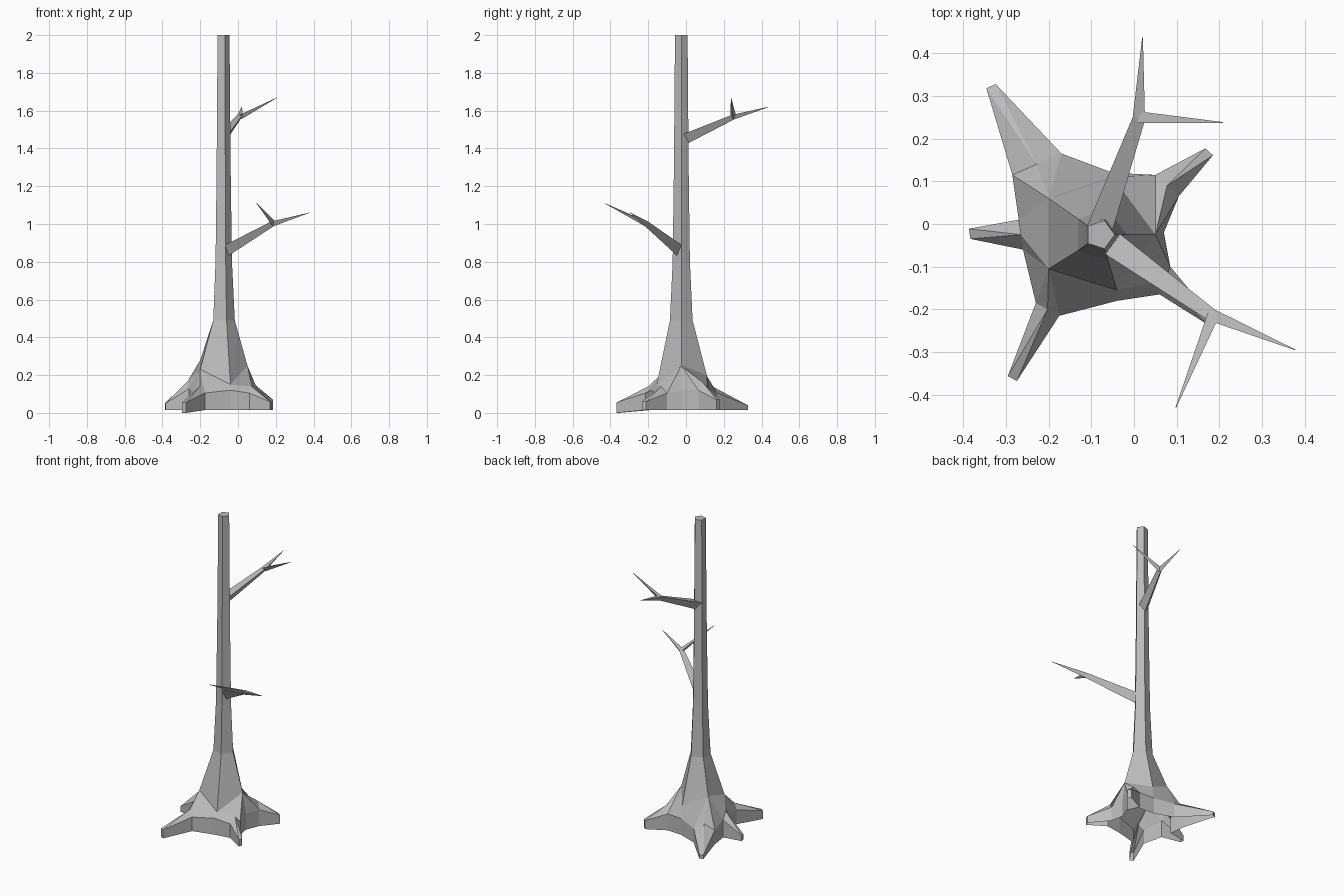
import bpy, bmesh, math
from mathutils import Vector

cube = bpy.data.objects.get("Cube")
if cube:
    bpy.data.objects.remove(cube)

bark = bpy.data.materials.new("grey_bark")
bark.use_nodes = True
GREY = (0.5, 0.5, 0.5, 1)
bark.diffuse_color = GREY
bark.node_tree.nodes["Principled BSDF"].inputs["Base Color"].default_value = GREY


def finish(bm, name):
    bmesh.ops.recalc_face_normals(bm, faces=bm.faces)
    mesh = bpy.data.meshes.new(name)
    bm.to_mesh(mesh)
    bm.free()
    mesh.materials.append(bark)
    obj = bpy.data.objects.new(name, mesh)
    bpy.context.collection.objects.link(obj)
    return obj


def bridge(bm, lower, upper):
    n = len(lower)
    for i in range(n):
        j = (i + 1) % n
        bm.faces.new((lower[i], lower[j], upper[j], upper[i]))


# Trunk: five-sided rings, flaring into an uneven collar
bm = bmesh.new()
collar = [bm.verts.new(p) for p in (
    (0.05, -0.025, 0.25), (-0.05, 0.11, 0.2), (-0.2, 0.06, 0.28),
    (-0.2, -0.105, 0.23), (-0.04, -0.155, 0.15))]
ring = collar
for z, r in ((0.49, 0.063), (0.8, 0.048), (1.3, 0.041), (2, 0.035)):
    angles = [math.tau * i / 5 for i in range(5)]
    upper = [bm.verts.new((-0.08 + r * math.cos(a), -0.025 + r * math.sin(a), z))
             for a in angles]
    bridge(bm, ring, upper)
    ring = upper
bm.faces.new(ring)

# Roots: left base, right base, tip, crest height, tip height, foot height,
# and the collar corners met by the left, crest and right points
right_back = ((0.105, 0.065), (0.05, 0.115), (0.176, 0.169), 0.16, 0.07, 0.015, (0, 0, 0))
back = ((-0.17, 0.165), (-0.285, 0.115), (-0.335, 0.323), 0.14, 0.04, 0.015, (2, 2, 2))
side = ((-0.27, 0.01), (-0.26, -0.06), (-0.385, -0.023), 0.17, 0.05, 0.015, (2, 3, 3))
front = ((-0.23, -0.185), (-0.175, -0.215), (-0.285, -0.362), 0.14, 0.055, 0, (3, 3, 3))
right_front = ((0.06, -0.165), (0.085, -0.1), (0.173, -0.222), 0.14, 0.06, 0.015, (4, 4, 0))
# Valleys between roots: position and collar corner
back_valley = ((-0.05, 0.12), 1)
front_valley = ((-0.04, -0.18), 4)
right_valley = ((0.07, -0.02), 0)

crown, rim = [], []       # crown joins the collar, rim drops to the ground
for part in (right_back, back_valley, back, side, front,
             front_valley, right_front, right_valley):
    if len(part) == 2:
        v = bm.verts.new((*part[0], 0.12))
        crown.append((v, part[1]))
        rim.append((v, 0.015))
        continue
    a, b, tip = (Vector(p) for p in part[:3])
    crest_z, tip_z, foot, corners = part[3:]
    half = (b - a).normalized() * 0.012
    left, right = (bm.verts.new((*p, crest_z * 0.75)) for p in (a, b))
    crest = bm.verts.new((*((a + b) / 2), crest_z))
    t1, t2 = (bm.verts.new((*p, tip_z)) for p in (tip - half, tip + half))
    for face in ((left, t1, crest), (crest, t1, t2), (crest, t2, right)):
        bm.faces.new(face)
    crown += list(zip((left, crest, right), corners))
    rim += [(left, 0.015), (t1, foot), (t2, foot), (right, 0.015)]

for (v, i), (w, j) in zip(crown, crown[1:] + crown[:1]):
    corners = [v, w, collar[j]] + ([collar[i]] if i != j else [])
    bm.faces.new(corners)
feet = [bm.verts.new((v.co.x, v.co.y, z)) for v, z in rim]
bridge(bm, feet, [v for v, z in rim])
finish(bm, "trunk_and_roots")


# Branches: three-sided tapering limbs, flat side up
def limb(bm, points, radii):
    points = [Vector(p) for p in points]
    previous = None
    for i, (p, r) in enumerate(zip(points, radii)):
        along = (points[min(i + 1, len(points) - 1)] - points[max(i - 1, 0)]).normalized()
        across = along.cross(Vector((0, 0, 1))).normalized()
        up = across.cross(along)
        ring = [bm.verts.new(p + r * (across * math.cos(a) + up * math.sin(a)))
                for a in (math.radians(d) for d in (30, 150, 270))]
        if previous:
            bridge(bm, previous, ring)
        else:
            bm.faces.new(ring)
        previous = ring
    bm.faces.new(previous)


def branch(name, base, fork, long_tip, side_tip):
    bm = bmesh.new()
    limb(bm, (base, fork, long_tip), (0.035, 0.017, 0.001))
    limb(bm, (fork, side_tip), (0.016, 0.001))
    finish(bm, name)


branch("lower_branch", (-0.06, -0.04, 0.865), (0.185, -0.215, 1.005),
       (0.378, -0.295, 1.06), (0.098, -0.43, 1.11))
branch("upper_branch", (-0.08, -0.01, 1.455), (0.012, 0.25, 1.57),
       (0.02, 0.437, 1.62), (0.208, 0.238, 1.67))
